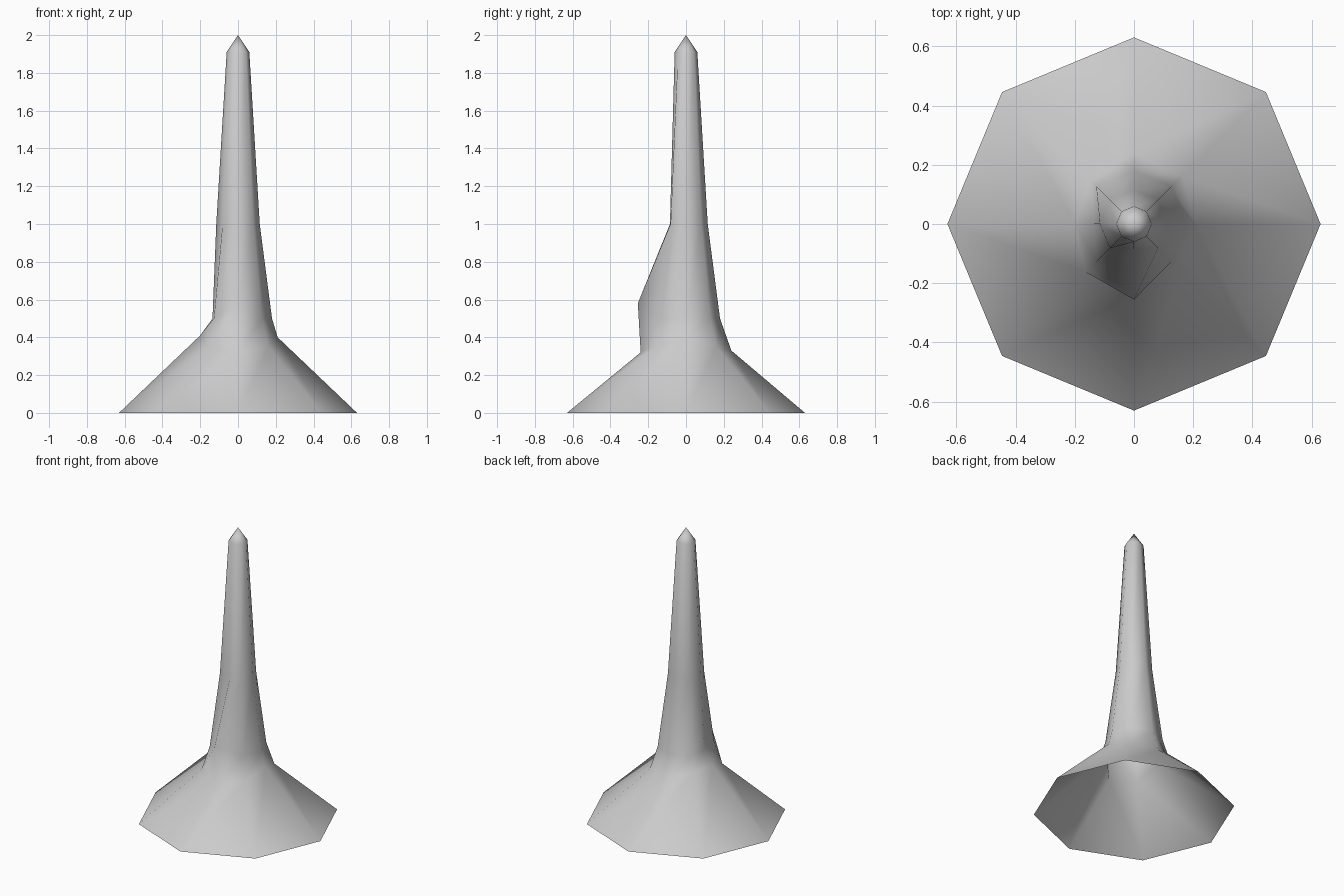
import bpy, bmesh
from math import cos, sin, pi

cube = bpy.data.objects.get("Cube")
if cube:
    bpy.data.objects.remove(cube)

# Single stone colour
grey = bpy.data.materials.new("stone_grey")
grey.use_nodes = True
colour = (0.6, 0.6, 0.6, 1)
grey.diffuse_color = colour
grey.node_tree.nodes["Principled BSDF"].inputs["Base Color"].default_value = colour

SIDES = 8


def ring(bm, radius, z, changes=None):
    """Octagonal ring; changes maps a corner index to its own (radius, z)."""
    changes = changes or {}
    verts = []
    for i in range(SIDES):
        r, h = changes.get(i, (radius, z))
        a = 2 * pi * i / SIDES
        verts.append(bm.verts.new((r * cos(a), r * sin(a), h)))
    return verts


# Corners run counter-clockwise from the left side: 2 back, 4 right, 6 front
bm = bmesh.new()
rings = [
    ring(bm, 0.63, 0),                                    # flared foot
    ring(bm, 0.23, 0.35, {0: (0.21, 0.4), 2: (0.24, 0.33), 3: (0.21, 0.4),
                          4: (0.2, 0.41), 6: (0.24, 0.32)}),  # uneven neck
    ring(bm, 0.18, 0.5, {4: (0.135, 0.5), 6: (0.255, 0.58)}),  # front bulge
    ring(bm, 0.115, 1.0, {6: (0.085, 1.0)}),              # shaft
    ring(bm, 0.06, 1.91),                                 # shoulder
]
for low, high in zip(rings, rings[1:]):
    for i in range(SIDES):
        j = (i + 1) % SIDES
        bm.faces.new((low[i], low[j], high[j], high[i]))

# Pointed cap, with the underside left open
tip = bm.verts.new((0, 0, 2))
for i in range(SIDES):
    bm.faces.new((rings[-1][i], rings[-1][(i + 1) % SIDES], tip))
for face in bm.faces:
    face.smooth = True

mesh = bpy.data.meshes.new("spire")
bm.to_mesh(mesh)
bm.free()
mesh.materials.append(grey)
spire = bpy.data.objects.new("spire", mesh)
bpy.context.collection.objects.link(spire)
